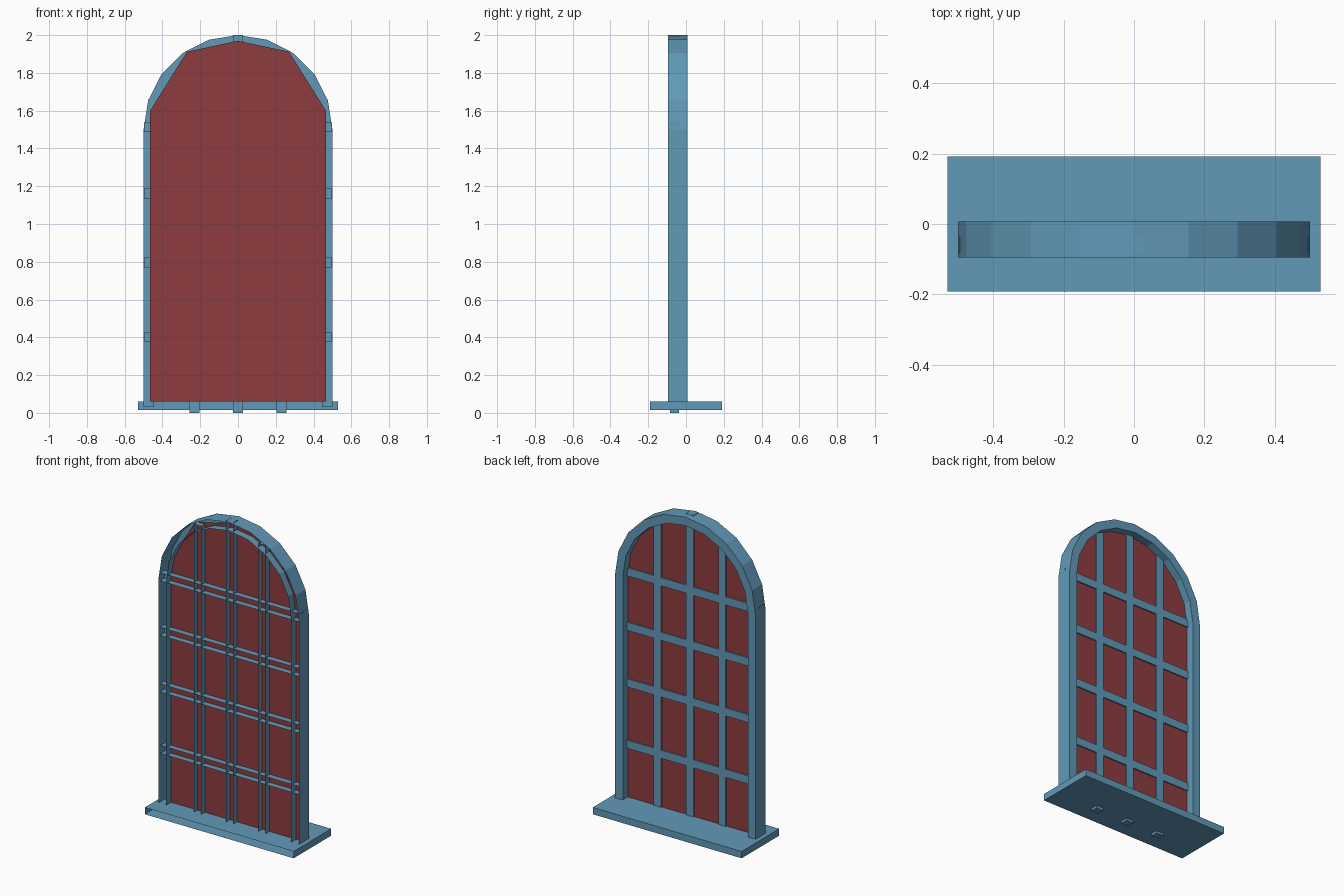
import bpy, bmesh
from math import cos, sin, pi

if "Cube" in bpy.data.objects:
    bpy.data.objects.remove(bpy.data.objects["Cube"])


def material(name, color):
    m = bpy.data.materials.new(name)
    m.diffuse_color = (*color, 1)
    m.use_nodes = True
    m.node_tree.nodes["Principled BSDF"].inputs["Base Color"].default_value = m.diffuse_color
    return m


BLUE = material("blue_paint", (0.12, 0.32, 0.48))
RED = material("red_glass", (0.27, 0.045, 0.05))


def finish(name, bm, mat):
    me = bpy.data.meshes.new(name)
    bm.to_mesh(me)
    bm.free()
    me.materials.append(mat)
    ob = bpy.data.objects.new(name, me)
    bpy.context.collection.objects.link(ob)
    return ob


def open_box(name, x0, x1, y0, y1, z0, z1):
    """Box whose front (-y) face is left open."""
    bm = bmesh.new()
    bmesh.ops.create_cube(bm, size=1)
    for v in bm.verts:
        v.co.x = x1 if v.co.x > 0 else x0
        v.co.y = y1 if v.co.y > 0 else y0
        v.co.z = z1 if v.co.z > 0 else z0
    bm.normal_update()
    front = [f for f in bm.faces if f.normal.y < -0.9]
    bmesh.ops.delete(bm, geom=front, context='FACES_ONLY')
    return finish(name, bm, BLUE)


# Arched frame: channel section, open to the front
def arch(r, z_bottom=0.03, z_spring=1.5, steps=10):
    arc = [(r * cos(pi * i / steps), z_spring + r * sin(pi * i / steps))
           for i in range(steps + 1)]
    return [(r, z_bottom)] + arc + [(-r, z_bottom)]


Y_FRONT, Y_BACK = -0.095, 0.007
bm = bmesh.new()
outer, inner = arch(0.5), arch(0.445)
rows = [[bm.verts.new((x, y, z)) for x, z in path]
        for path, y in ((outer, Y_FRONT), (outer, Y_BACK),
                        (inner, Y_BACK), (inner, Y_FRONT))]
for a, b in zip(rows, rows[1:]):
    for i in range(len(a) - 1):
        bm.faces.new((a[i], a[i + 1], b[i + 1], b[i]))
for end in (0, -1):
    bm.faces.new([row[end] for row in rows])
bmesh.ops.recalc_face_normals(bm, faces=bm.faces)
bm.normal_update()
# make the back ring face +y
ring = [f for f in bm.faces if abs(f.normal.y) > 0.9]
if ring[0].normal.y < 0:
    bmesh.ops.reverse_faces(bm, faces=bm.faces)
finish("arched_frame", bm, BLUE)

# Sill
open_box("sill", -0.53, 0.53, -0.191, 0.191, 0.016, 0.06)

# Glazing bars
BAR_Y = (-0.084, -0.037)
for x, top in ((-0.23, 1.915), (0, 2.0), (0.23, 1.915)):
    open_box("vertical_bar", x - 0.026, x + 0.026, *BAR_Y, 0, top)
for z, half in ((0.402, 0.494), (0.797, 0.497), (1.161, 0.497), (1.512, 0.497)):
    open_box("horizontal_bar", -half, half, *BAR_Y, z - 0.026, z + 0.026)

# Glass pane
bm = bmesh.new()
half = [(0.465, 0.06), (0.465, 1.6), (0.27, 1.912)]
outline = half + [(0, 1.97)] + [(-x, z) for x, z in reversed(half)]
bm.faces.new([bm.verts.new((x, -0.045, z)) for x, z in outline])
finish("glass_pane", bm, RED)
